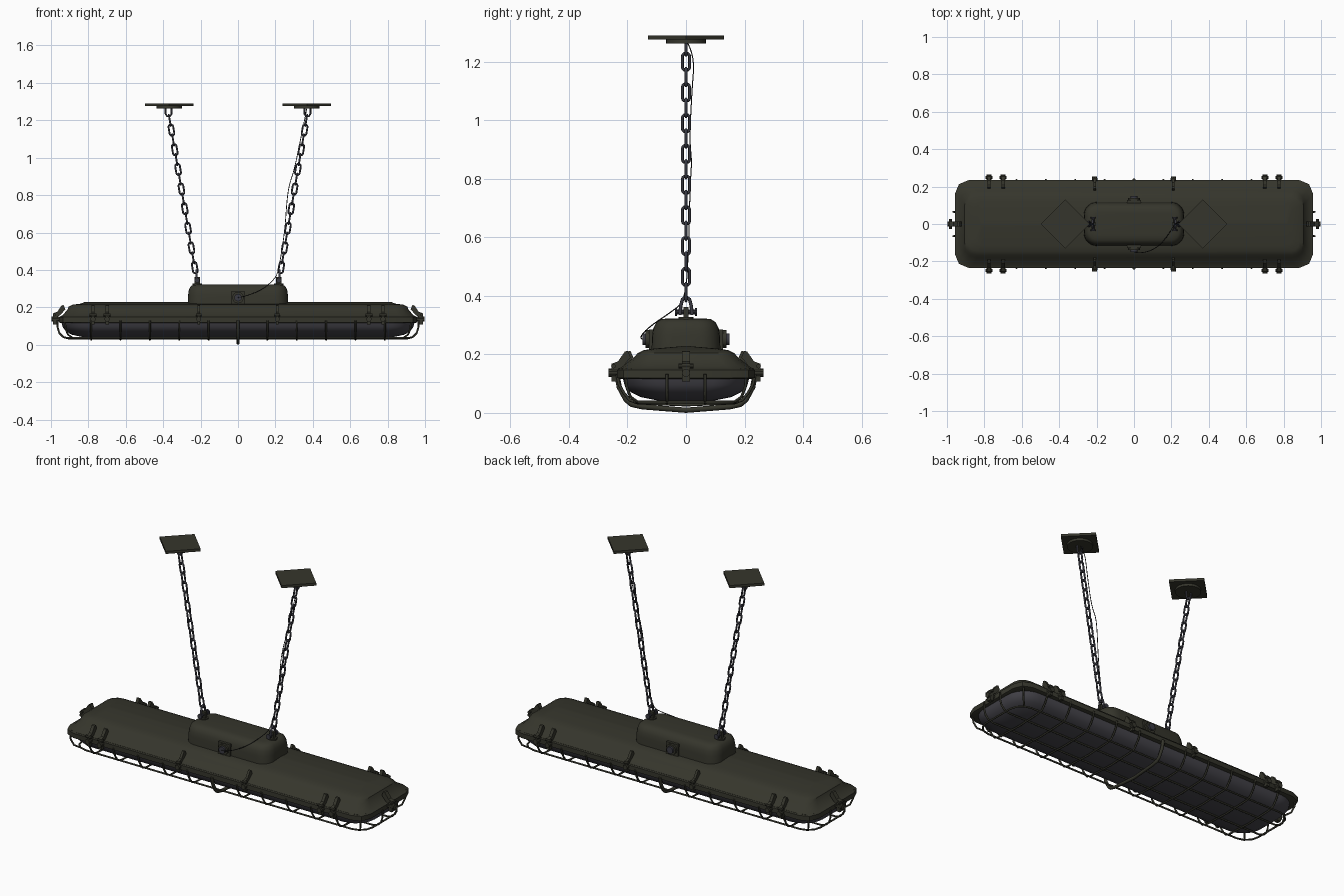
import bpy, bmesh, math
from mathutils import Vector, Matrix

if "Cube" in bpy.data.objects:
    bpy.data.objects.remove(bpy.data.objects["Cube"])


def material(name, rgb):
    m = bpy.data.materials.new(name)
    m.diffuse_color = (*rgb, 1)
    m.use_nodes = True
    m.node_tree.nodes["Principled BSDF"].inputs["Base Color"].default_value = m.diffuse_color
    return m


OLIVE = material("olive_paint", (0.036, 0.036, 0.025))
LENS = material("smoky_glass", (0.062, 0.060, 0.072))
STEEL = material("dark_steel", (0.040, 0.040, 0.052))
BLACK = material("black_cable", (0.012, 0.012, 0.012))


def add(name, data, mat):
    ob = bpy.data.objects.new(name, data)
    if not data.materials:
        data.materials.append(mat)
    bpy.context.collection.objects.link(ob)
    return ob


def finish(name, bm, mat):
    bmesh.ops.recalc_face_normals(bm, faces=bm.faces)
    me = bpy.data.meshes.new(name)
    bm.to_mesh(me)
    bm.free()
    return add(name, me, mat)


def rounded_rect(hx, hy, r, seg):
    pts = []
    for k, (sx, sy) in enumerate([(1, 1), (-1, 1), (-1, -1), (1, -1)]):
        for i in range(seg + 1):
            a = math.pi / 2 * (k + i / seg)
            pts.append((sx * (hx - r) + r * math.cos(a), sy * (hy - r) + r * math.sin(a)))
    return pts


def loft(name, rings, seg, mat):
    """Skin rounded rectangles given as (half_x, half_y, z, corner radius)."""
    bm = bmesh.new()
    loops = [[bm.verts.new((x, y, z)) for x, y in rounded_rect(hx, hy, r, seg)]
             for hx, hy, z, r in rings]
    n = len(loops[0])
    for a, b in zip(loops, loops[1:]):
        for i in range(n):
            bm.faces.new((a[i], a[(i + 1) % n], b[(i + 1) % n], b[i]))
    bm.faces.new(loops[0])
    bm.faces.new(loops[-1])
    return finish(name, bm, mat)


def wire_data(name, pts, r, cyclic=False, kind='POLY', res=2):
    cu = bpy.data.curves.new(name, 'CURVE')
    cu.dimensions = '3D'
    cu.bevel_depth, cu.bevel_resolution, cu.use_fill_caps = r, res, True
    sp = cu.splines.new(kind)
    sp.points.add(len(pts) - 1)
    for p, co in zip(sp.points, pts):
        p.co = (*co, 1)
    sp.use_cyclic_u = cyclic
    if kind == 'NURBS':
        sp.use_endpoint_u, sp.order_u, sp.resolution_u = True, 3, 5
    return cu


def wire(name, pts, r, mat=OLIVE, **kw):
    return add(name, wire_data(name, pts, r, **kw), mat)


def cylinder(name, p, q, r, mat, n=20):
    bm = bmesh.new()
    p, q = Vector(p), Vector(q)
    rot = (q - p).to_track_quat('Z', 'Y').to_matrix().to_4x4()
    bmesh.ops.create_cone(bm, cap_ends=True, segments=n, radius1=r, radius2=r, depth=(q - p).length,
                          matrix=Matrix.Translation((p + q) / 2) @ rot)
    return finish(name, bm, mat)


def box(name, size, loc, mat, angle=0):
    bm = bmesh.new()
    bmesh.ops.create_cube(bm, size=1, matrix=Matrix.Translation(loc) @
                          Matrix.Rotation(angle, 4, 'Z') @ Matrix.Diagonal((*size, 1)))
    return finish(name, bm, mat)


# Housing, frame, junction box and lens
loft("housing", [(.95, .228, .135, .08), (.95, .228, .152, .08), (.935, .215, .160, .08),
                 (.912, .180, .188, .07), (.905, .165, .204, .06), (.885, .145, .214, .05),
                 (.845, .115, .219, .04), (.82, .012, .228, .01)], 3, OLIVE)
loft("rim_frame", [(.945, .222, .115, .07), (.958, .235, .120, .075),
                   (.958, .235, .147, .075), (.95, .226, .152, .07)], 2, OLIVE)
loft("junction_box", [(.269, .118, .20, .07), (.267, .116, .262, .07), (.264, .112, .288, .07),
                      (.256, .102, .309, .06), (.242, .086, .320, .05), (.22, .06, .323, .04)],
     6, OLIVE)
loft("lens", [(.945, .218, .125, .12), (.938, .21, .095, .12), (.92, .19, .072, .12),
              (.89, .155, .054, .11), (.84, .10, .043, .08), (.78, .02, .037, .015)], 6, LENS)

# Wire cage: cross ribs, lengthwise bars, perimeter loop and central strap
half = [(.236, .130), (.228, .095), (.212, .068), (.193, .044), (.165, .034), (.0, .027)]
profile = half + [(-y, z) for y, z in half[-2::-1]]
for i in range(-5, 6):
    if i:
        wire("cage_rib", [(i * .157, y, z) for y, z in profile], .005)
ends = [(.966, .132), (.964, .09), (.955, .062), (.935, .042), (.905, .033)]
for s in (-1, 1):
    bar = [(x, s * .065, z) for x, z in ends]
    wire("cage_bar", bar + [(-x, y, z) for x, y, z in bar[::-1]], .005)
    for e in (-1, 1):
        wire("cage_corner", [(e * .925, s * .206, .13), (e * .922, s * .203, .09),
                             (e * .91, s * .19, .055), (e * .885, s * .165, .037)], .005)
wire("cage_loop", [(x, y, .037) for x, y in rounded_rect(.925, .176, .08, 3)], .005, cyclic=True)
strap = [(.236, .130), (.228, .088), (.205, .045), (.186, .029), (.15, .021), (.0, .009)]
wire("cage_strap", [(0, y, z) for y, z in strap + [(-y, z) for y, z in strap[-2::-1]]], .009)


def clamp(along, direction, reach, width, axis):
    """Bent clip over the rim with a bolt; axis 'Y' for sides, 'X' for ends."""
    prof = [(-.065, .190), (-.055, .212), (-.045, .210), (-.022, .176), (0, .168),
            (0, .108), (-.022, .108), (-.022, .150), (-.04, .160)]

    def place(r, t, z):
        r = direction * (reach + r)
        return (along + t, r, z) if axis == 'Y' else (r, along + t, z)
    bm = bmesh.new()
    f = bm.faces.new([bm.verts.new(place(r, -width / 2, z)) for r, z in prof])
    ext = bmesh.ops.extrude_face_region(bm, geom=[f])
    shift = Vector((width, 0, 0) if axis == 'Y' else (0, width, 0))
    bmesh.ops.translate(bm, vec=shift, verts=[v for v in ext['geom'] if isinstance(v, bmesh.types.BMVert)])
    finish("rim_clamp", bm, OLIVE)
    cylinder("clamp_bolt", place(-.03, 0, .137), place(.010, 0, .137), .014, OLIVE, 10)
    cylinder("clamp_hinge_pin", place(-.006, -width, .160), place(-.006, width, .160), .008, OLIVE, 8)


for s in (-1, 1):
    for x in (-.775, -.70, .70, .775):
        clamp(x, s, .254, .018, 'Y')
    for x in (-.21, .21):
        clamp(x, s, .245, .014, 'Y')
    clamp(0, s, .988, .026, 'X')

# Cable glands on both sides of the junction box
for s in (-1, 1):
    box("gland_base", (.075, .02, .07), (0, s * .117, .25), OLIVE)
    cylinder("gland_nut", (0, s * .11, .252), (0, s * .138, .252), .031, OLIVE, 12)
    cylinder("gland_collar", (0, s * .13, .252), (0, s * .149, .252), .02, STEEL, 12)

# Chain link shape: stadium in the local YZ plane
link_pts = []
for k in range(2):
    for i in range(7):
        a = math.pi * (k + i / 6)
        link_pts.append((0, .0125 * math.cos(a), (.018 if k == 0 else -.018) + .0125 * math.sin(a)))
LINK = wire_data("chain_link", link_pts, .005, cyclic=True)

for s in (-1, 1):
    # Ceiling plate, disc and eye
    box("ceiling_plate", (.184, .184, .015), (s * .368, 0, 1.283), OLIVE, math.pi / 4)
    cylinder("ceiling_disc", (s * .368, 0, 1.262), (s * .368, 0, 1.278), .068, OLIVE, 28)
    eye = [(-.016, 1.265), (-.016, 1.235), (-.008, 1.222), (.008, 1.222), (.016, 1.235), (.016, 1.265)]
    wire("ceiling_eye", [(s * .371 + x, 0, z) for x, z in eye], .005, STEEL)
    # Tilted chain with alternating links
    tilt = math.atan(.17) * s
    for i in range(16):
        z = 1.2 - i * .0525
        ob = add("chain_link", LINK, STEEL)
        ob.matrix_world = (Matrix.Translation((s * (.365 - .17 * (1.2 - z)), 0, z)) @
                           Matrix.Rotation(tilt, 4, 'Y') @ Matrix.Rotation(i % 2 * math.pi / 2, 4, 'Z'))
    # Shackle, pin and lug on the junction box
    x = s * .218
    arch = [(-.021, .335), (-.018, .365), (-.012, .388), (0, .397), (.012, .388), (.018, .365), (.021, .335)]
    wire("shackle", [(x + s * .004, y, z) for y, z in arch], .006, STEEL)
    cylinder("shackle_pin", (x, -.036, .345), (x, .036, .345), .008, STEEL, 10)
    for e in (-1, 1):
        cylinder("pin_head", (x, e * .03, .345), (x, e * .038, .345), .014, STEEL, 10)
    box("chain_lug", (.03, .016, .055), (x, 0, .335), OLIVE)
    cylinder("lug_base", (x, 0, .315), (x, 0, .328), .026, OLIVE, 14)

# Thin power cable from the front gland up the right chain
wire("power_cable", [(0, -.15, .252), (.04, -.16, .258), (.13, -.125, .295), (.19, -.05, .345),
                     (.215, 0, .385), (.25, .01, .6), (.262, .014, .78), (.275, .02, .86),
                     (.30, .012, .93), (.335, .02, 1.1), (.36, .03, 1.22), (.368, .005, 1.265)],
     .002, BLACK, kind='NURBS', res=1)

# Smooth shading with sharp edges kept
bpy.ops.object.select_all(action='DESELECT')
for ob in bpy.data.objects:
    if ob.type == 'MESH':
        ob.select_set(True)
        bpy.context.view_layer.objects.active = ob
bpy.ops.object.shade_smooth_by_angle(angle=math.radians(35))
